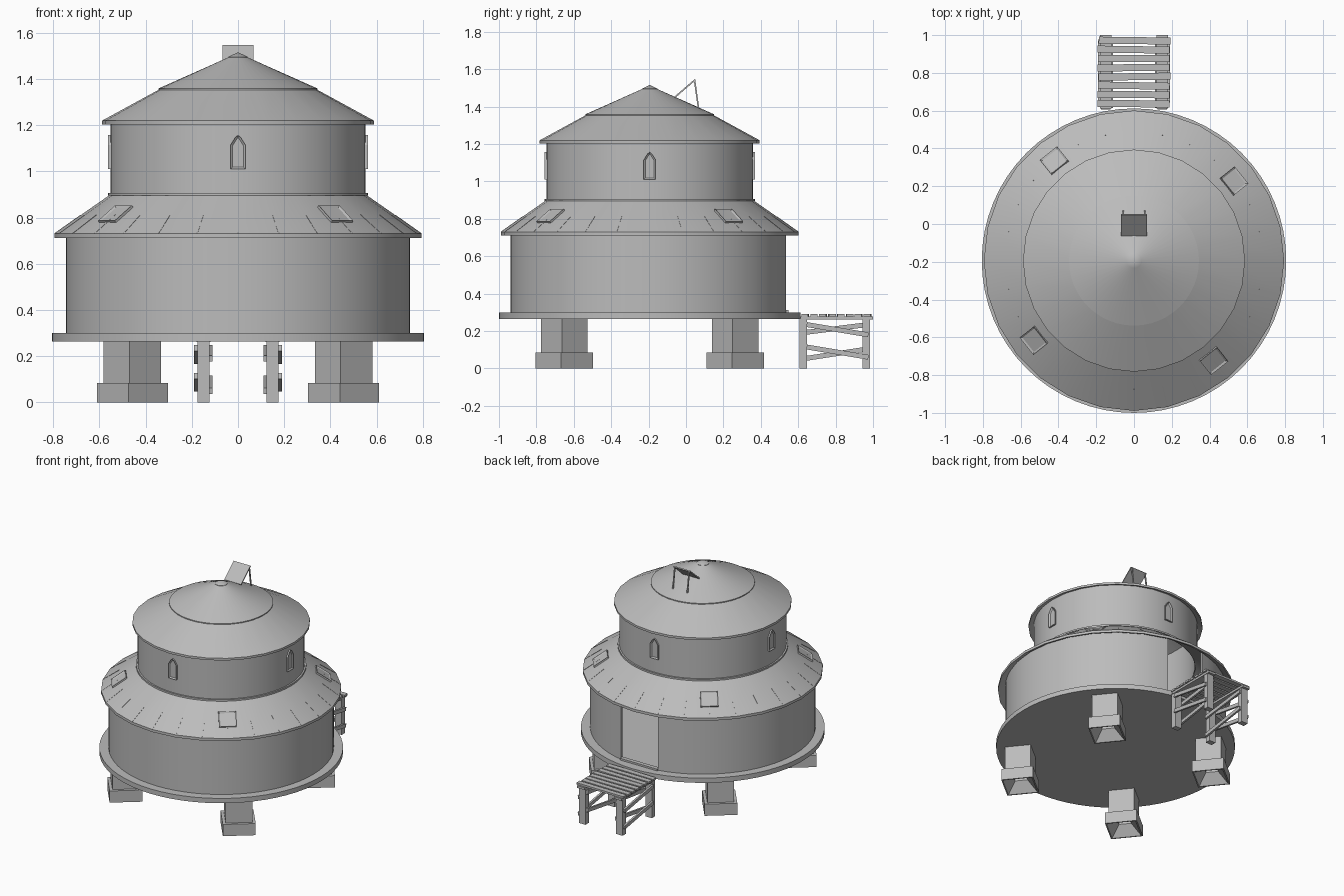
import bpy, bmesh, math, random
from math import sin, cos, radians, tau
from mathutils import Vector, Matrix

random.seed(4)
if "Cube" in bpy.data.objects:
    bpy.data.objects.remove(bpy.data.objects["Cube"], do_unlink=True)

# Single grey material
GREY = (0.5, 0.5, 0.5, 1)
grey = bpy.data.materials.new("plain_grey")
grey.use_nodes = True
grey.diffuse_color = GREY
grey.node_tree.nodes["Principled BSDF"].inputs["Base Color"].default_value = GREY

CY = -0.194          # building axis
SIDES = 28           # roof panels


def finish(name, bm):
    bmesh.ops.recalc_face_normals(bm, faces=bm.faces)
    mesh = bpy.data.meshes.new(name)
    bm.to_mesh(mesh)
    bm.free()
    mesh.materials.append(grey)
    ob = bpy.data.objects.new(name, mesh)
    bpy.context.collection.objects.link(ob)
    return ob


def smooth(ob):
    bpy.ops.object.select_all(action='DESELECT')
    ob.select_set(True)
    bpy.context.view_layer.objects.active = ob
    bpy.ops.object.shade_smooth_by_angle()


def lathe(name, profile, segs, centre=(0, CY), start=0.0, sweep=tau):
    """Turn a closed (radius, z) outline around a vertical axis."""
    bm = bmesh.new()
    full = sweep >= tau - 1e-6
    rings = []
    for i in range(segs if full else segs + 1):
        a = start + sweep * i / segs
        rings.append([bm.verts.new((centre[0] + r * cos(a), centre[1] + r * sin(a), z))
                      for r, z in profile])
    n = len(profile)
    for i in range(segs):
        p, q = rings[i], rings[(i + 1) % len(rings)]
        for k in range(n):
            bm.faces.new((p[k], q[k], q[(k + 1) % n], p[(k + 1) % n]))
    if not full:
        bm.faces.new(rings[0])
        bm.faces.new(rings[-1])
    bmesh.ops.remove_doubles(bm, verts=bm.verts, dist=1e-5)
    ob = finish(name, bm)
    smooth(ob)
    return ob


def box(name, centre, size, rot=Matrix()):
    bm = bmesh.new()
    bmesh.ops.create_cube(bm, size=1)
    bm.transform(Matrix.Translation(centre) @ rot @ Matrix.Diagonal((*size, 1)))
    return finish(name, bm)


def beam(name, a, b, width, height):
    a, b = Vector(a), Vector(b)
    rot = (b - a).to_track_quat('Y', 'Z').to_matrix().to_4x4()
    return box(name, (a + b) / 2, (width, (b - a).length, height), rot)


def frame(name, outline, origin, normal, up, depth, border):
    """Raised outline with a sunken pane."""
    bm = bmesh.new()
    face = bm.faces.new([bm.verts.new((x, y, -0.01)) for x, y in outline])
    face.normal_update()
    ext = bmesh.ops.extrude_face_region(bm, geom=[face])
    bmesh.ops.translate(bm, vec=(0, 0, 0.01 + depth),
                        verts=[g for g in ext["geom"] if isinstance(g, bmesh.types.BMVert)])
    top = [g for g in ext["geom"] if isinstance(g, bmesh.types.BMFace)]
    bmesh.ops.recalc_face_normals(bm, faces=bm.faces)
    bmesh.ops.inset_region(bm, faces=top, thickness=border, use_even_offset=True)
    bmesh.ops.translate(bm, vec=(0, 0, -depth * 0.7), verts=top[0].verts)
    m = Matrix((up.cross(normal), up, normal)).transposed().to_4x4()
    bm.transform(Matrix.Translation(origin) @ m)
    return finish(name, bm)


# Floor disc and lower wall with an open doorway at the back
lathe("floor_disc", [(0, 0.265), (0.806, 0.265), (0.806, 0.3), (0, 0.3)], 64)
gap = math.asin(0.15 / 0.745)
lathe("lower_wall", [(0.745, 0.3), (0.745, 0.75), (0.73, 0.75), (0.73, 0.3)], 64,
      start=tau / 4 + gap, sweep=tau - 2 * gap)
box("door_sill", (0, CY + 0.727, 0.306), (0.3, 0.03, 0.014))

# Lower roof, trim ring, upper wall
lathe("lower_roof", [(0.795, 0.712), (0.795, 0.731), (0.553, 0.9), (0.54, 0.89), (0.77, 0.722)], SIDES)
lathe("trim_ring", [(0.563, 0.895), (0.563, 0.907), (0.535, 0.907), (0.535, 0.895)], 64)
lathe("upper_wall", [(0.552, 0.89), (0.552, 1.23), (0.537, 1.23), (0.537, 0.89)], 64)

# Upper roof, crown cone and tip
lathe("upper_roof", [(0.588, 1.204), (0.588, 1.22), (0.335, 1.358), (0.32, 1.345), (0.565, 1.212)], SIDES)
lathe("crown_roof", [(0.344, 1.352), (0.344, 1.359), (0.03, 1.499), (0.03, 1.485), (0.32, 1.352)], 48)
lathe("roof_tip", [(0, 1.49), (0.042, 1.49), (0.042, 1.496), (0, 1.516)], 32)

# Raised seams along the lower roof panels
for i in range(SIDES):
    a = tau * i / SIDES
    d = Vector((cos(a), sin(a), 0))
    c = Vector((0, CY, 0))
    beam("roof_seam", c + d * 0.793 + Vector((0, 0, 0.731)),
         c + d * 0.68 + Vector((0, 0, 0.811)), 0.004, 0.004)

# Pointed windows on the four sides of the upper wall
Z = Vector((0, 0, 1))
arch = [(-0.032, 0), (0.032, 0), (0.032, 0.105), (0.012, 0.137), (0, 0.147), (-0.012, 0.137), (-0.032, 0.105)]
for i in range(4):
    d = Vector((cos(tau * i / 4), sin(tau * i / 4), 0))
    frame("arched_window", arch, Vector((0, CY, 1.01)) + d * 0.551, d, Z, 0.011, 0.009)

# Roof hatches between the windows
slope = math.atan2(0.169, 0.242)
half = 0.058
square = [(-half, -half), (half, -half), (half, half), (-half, half)]
for i in range(4):
    a = radians(38.5) + tau * i / 4
    d = Vector((cos(a), sin(a), 0))
    frame("roof_hatch", square, Vector((0, CY, 0.813)) + d * 0.675,
          d * sin(slope) + Z * cos(slope), Z * sin(slope) - d * cos(slope), 0.009, 0.01)

# Tilted panel on the crown with rear struts
beam("tilted_panel", (0, -0.06, 1.45), (0, 0.05, 1.545), 0.135, 0.008)
for s in (-1, 1):
    beam("panel_strut", (s * 0.058, 0.046, 1.54), (s * 0.058, 0.068, 1.385), 0.008, 0.008)

# Four piers with hollow footings
for sx in (-1, 1):
    for sy in (-1, 1):
        c = (sx * 0.457, CY + sy * 0.457)
        turn = radians(84)
        lathe("pier_footing", [(0.154, 0), (0.154, 0.085), (0.06, 0.085), (0.06, 0.07), (0.142, 0)], 4, c, turn)
        lathe("pier_column", [(0.125, 0.085), (0.125, 0.266), (0.06, 0.266), (0.06, 0.085)], 4, c, turn)

# Back landing: posts, rails and crossed braces on each side
braces = [(0.615, 0.19, 0.975, 0.235), (0.645, 0.235, 0.975, 0.18),
          (0.615, 0.05, 0.975, 0.105), (0.645, 0.115, 0.975, 0.06)]
for s in (-1, 1):
    x = s * 0.15
    for y in (0.626, 0.963):
        box("landing_post", (x, y, 0.133), (0.052, 0.04, 0.266))
    box("landing_rail", (x, 0.806, 0.27), (0.06, 0.388, 0.016))
    for i, (y0, z0, y1, z1) in enumerate(braces):
        bx = x + (0.033 if i % 2 else -0.033) * s
        beam("landing_brace", (bx, y0, z0), (bx, y1, z1), 0.014, 0.026)

# Deck planks with slight unevenness
for i in range(8):
    tilt = Matrix.Rotation(random.uniform(-0.02, 0.02), 4, 'Z')
    box("deck_plank", (random.uniform(-0.004, 0.004), 0.637 + 0.0477 * i, 0.284),
        (0.38, 0.037, 0.014), tilt)
